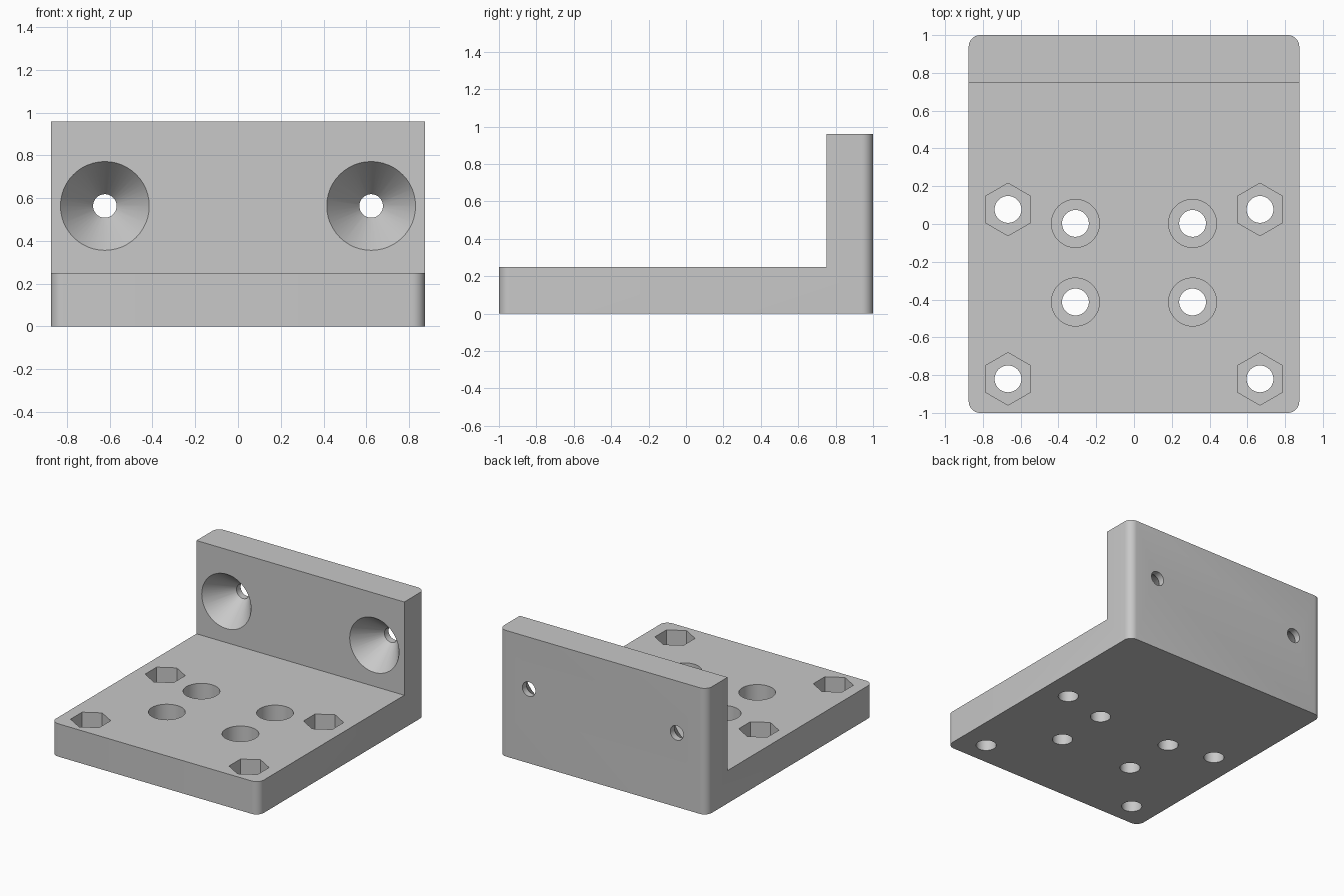
import bpy, bmesh
from math import radians
from mathutils import Matrix, Vector

cube = bpy.data.objects.get("Cube")
if cube:
    bpy.data.objects.remove(cube, do_unlink=True)

HALF_W, BASE_H, WALL_H, WALL_Y = 0.875, 0.25, 0.96, 0.75
POCKET = 0.14

grey = bpy.data.materials.new("plain grey")
grey.use_nodes = True
grey.diffuse_color = (0.58, 0.58, 0.58, 1)
grey.node_tree.nodes["Principled BSDF"].inputs["Base Color"].default_value = grey.diffuse_color


def make_object(name, bm):
    bmesh.ops.recalc_face_normals(bm, faces=bm.faces)
    mesh = bpy.data.meshes.new(name)
    bm.to_mesh(mesh)
    bm.free()
    mesh.materials.append(grey)
    obj = bpy.data.objects.new(name, mesh)
    bpy.context.collection.objects.link(obj)
    return obj


# L-shaped bracket, extruded across x with rounded upright corners
bm = bmesh.new()
profile = [(-1, 0), (1, 0), (1, WALL_H), (WALL_Y, WALL_H), (WALL_Y, BASE_H), (-1, BASE_H)]
side = bm.faces.new([bm.verts.new((-HALF_W, y, z)) for y, z in profile])
grown = bmesh.ops.extrude_face_region(bm, geom=[side])
bmesh.ops.translate(bm, vec=(2 * HALF_W, 0, 0),
                    verts=[v for v in grown["geom"] if isinstance(v, bmesh.types.BMVert)])
corners = [e for e in bm.edges
           if all(abs(v.co.y) > 0.99 for v in e.verts)
           and abs(e.verts[0].co.z - e.verts[1].co.z) > 0.1]
bmesh.ops.bevel(bm, geom=corners, offset=0.06, segments=8, profile=0.5, affect='EDGES')
bracket = make_object("mounting_bracket", bm)

cutters = []


def cutter(name, start, end, r1, r2, sides):
    """Tapered or straight prism running from start to end."""
    a, b = Vector(start), Vector(end)
    turn = (b - a).to_track_quat('Z', 'Y').to_matrix().to_4x4()
    bm = bmesh.new()
    bmesh.ops.create_cone(bm, cap_ends=True, segments=sides, radius1=r1, radius2=r2,
                          depth=(b - a).length,
                          matrix=Matrix.Translation((a + b) / 2) @ turn)
    obj = make_object(name, bm)
    obj.hide_render = True
    cutters.append(obj)


def pocket_hole(name, x, y, radius, sides):
    cutter(name + "_pocket", (x, y, BASE_H - POCKET), (x, y, BASE_H + 0.1), radius, radius, sides)
    cutter(name + "_bore", (x, y, -0.1), (x, y, BASE_H), 0.071, 0.071, 40)


for s in (-1, 1):
    # Hexagonal nut pockets and round screw-head pockets in the base
    for y in (0.077, -0.82):
        pocket_hole("nut", s * 0.667, y, 0.139, 6)
    for y in (0.003, -0.413):
        pocket_hole("screw", s * 0.31, y, 0.127, 48)
    # Conical countersinks through the wall
    x, z = s * 0.623, 0.564
    cutter("countersink", (x, WALL_Y - 0.02, z), (x, WALL_Y + 0.202, z), 0.223, 0.0535, 48)
    cutter("wall_bore", (x, 0.9, z), (x, 1.1, z), 0.055, 0.055, 48)

# Cut all the holes and bake the result
for c in cutters:
    mod = bracket.modifiers.new(c.name, 'BOOLEAN')
    mod.operation, mod.solver, mod.object = 'DIFFERENCE', 'EXACT', c
bpy.context.view_layer.update()
cut = bpy.data.meshes.new_from_object(bracket.evaluated_get(bpy.context.evaluated_depsgraph_get()))
bracket.modifiers.clear()
bracket.data = cut
for c in cutters:
    bpy.data.objects.remove(c, do_unlink=True)

bpy.ops.object.select_all(action='DESELECT')
bracket.select_set(True)
bpy.context.view_layer.objects.active = bracket
bpy.ops.object.shade_smooth_by_angle(angle=radians(30))
